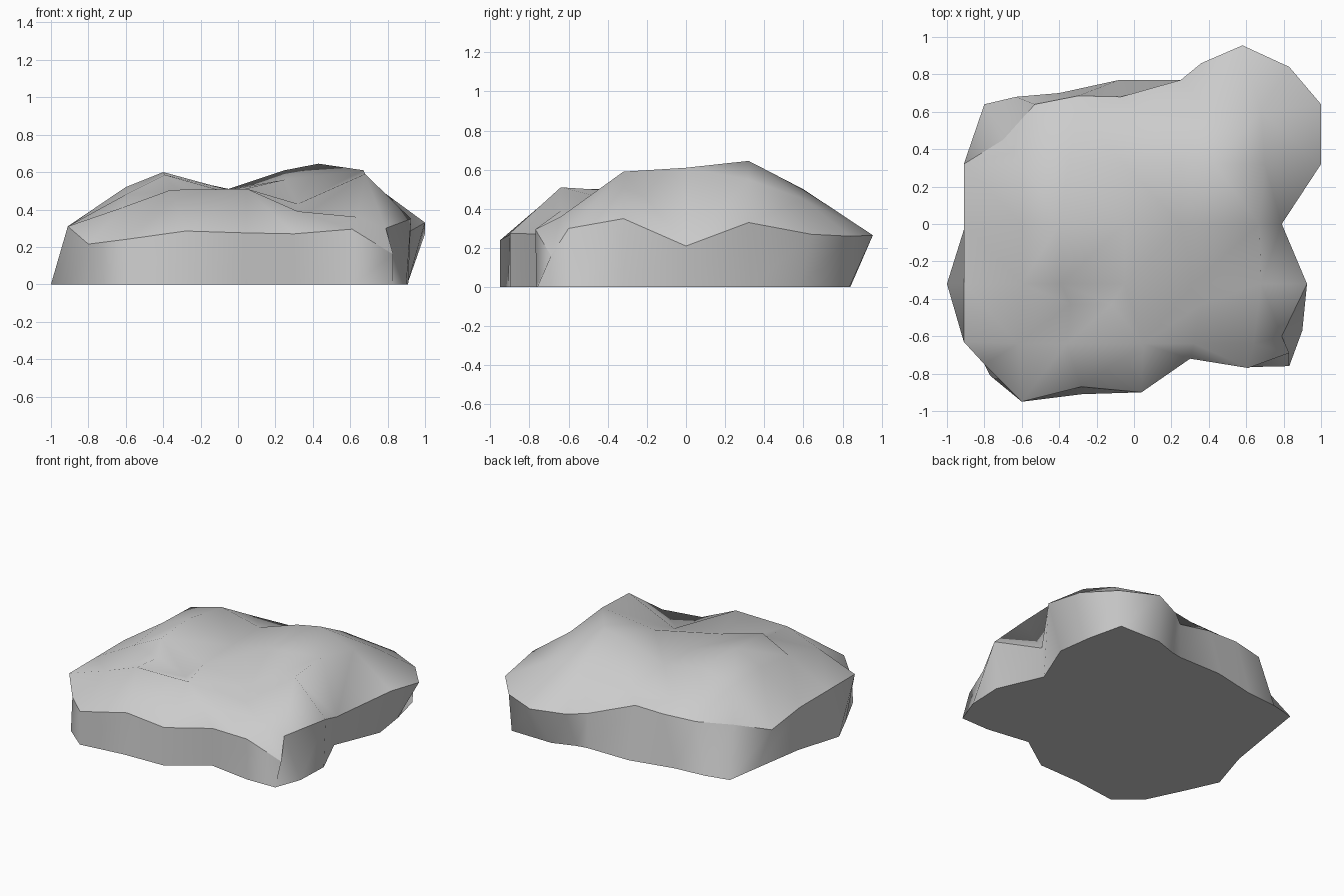
import bpy, bmesh
from mathutils import Vector
from mathutils.geometry import delaunay_2d_cdt

# wall loop: upper rim x, y, z and matching foot x, y
WALL = [
    (-.60, -.95, .24, -.60, -.95), (-.28, -.87, .285, -.28, -.91),
    (.04, -.90, .275, .04, -.90), (.30, -.72, .27, .30, -.72),
    (.61, -.77, .295, .61, -.765), (.83, -.69, .16, .83, -.76),
    (.79, -.60, .30, .90, -.57), (.925, -.32, .35, .91, -.32),
    (.79, 0, .21, .77, 0), (1.0, .32, .33, .905, .33),
    (1.0, .64, .27, .87, .58), (.83, .84, .26, .81, .835),
    (.58, .955, .265, .49, .84), (.36, .86, .25, .33, .785),
    (.25, .77, .25, .25, .77), (-.07, .68, .36, -.08, .77),
    (-.30, .685, .36, -.40, .70), (-.53, .64, .35, -.63, .68),
    (-.70, .45, .30, -.80, .64), (-.91, .32, .27, -.84, .38),
    (-.91, 0, .31, -.90, 0), (-.91, -.32, .31, -1.0, -.32),
    (-.91, -.63, .31, -.90, -.54), (-.80, -.75, .215, -.77, -.81),
]
# crown: rows of (x, height) at each y
CROWN = {
    -.64: [(-.62, .41), (-.36, .505), (.05, .51), (.32, .39), (.64, .36)],
    -.43: [(-.34, .50), (-.12, .42), (.36, .37)],
    -.32: [(-.60, .48), (-.39, .585), (-.05, .49), (.32, .43), (.68, .59)],
    0: [(-.60, .52), (-.40, .60), (-.05, .505), (.25, .56), (.67, .61)],
    .32: [(-.60, .51), (-.35, .575), (-.05, .51), (.25, .61), (.43, .645), (.70, .55)],
    .60: [(-.30, .42), (.02, .43), (.42, .50), (.68, .45)],
}

# triangulate the crown inside the rim
n = len(WALL)
pts = [Vector(w[:3]) for w in WALL]
pts += [Vector((x, y, z)) for y, row in CROWN.items() for x, z in row]
_, _, faces, orig, _, _ = delaunay_2d_cdt(
    [p.xy for p in pts], [], [list(range(n))], 1, 1e-5)

bm = bmesh.new()
top = [bm.verts.new(p) for p in pts]
foot = [bm.verts.new((w[3], w[4], 0)) for w in WALL]
for f in faces:
    bm.faces.new([top[orig[i][0]] for i in f])

# side walls and flat underside
for i in range(n):
    j = (i + 1) % n
    bm.faces.new((foot[i], foot[j], top[j], top[i]))
bm.faces.new(foot[::-1])
bmesh.ops.recalc_face_normals(bm, faces=bm.faces)

# smooth everywhere except along the rim and the foot
for f in bm.faces:
    f.smooth = True
for loop in (top[:n], foot):
    for i in range(n):
        bm.edges.get((loop[i], loop[(i + 1) % n])).smooth = False

mesh = bpy.data.meshes.new("rock")
bm.to_mesh(mesh)
bm.free()
rock = bpy.data.objects.new("rock", mesh)
bpy.context.collection.objects.link(rock)
